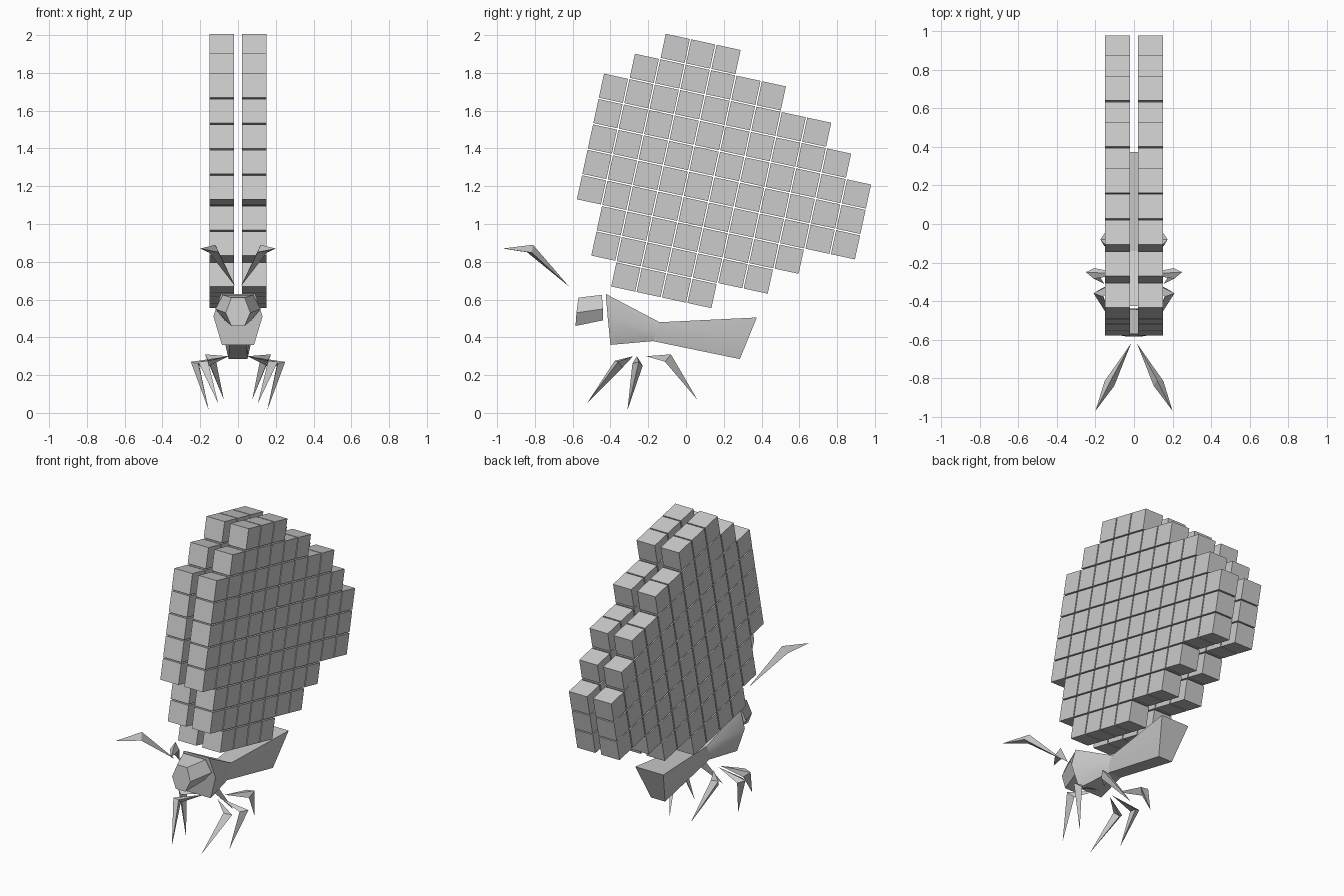
import bpy
import math
from mathutils import Vector

cube = bpy.data.objects.get("Cube")
if cube:
    bpy.data.objects.remove(cube)

grey = bpy.data.materials.new("plain grey")
grey.use_nodes = True
grey.diffuse_color = (0.6, 0.6, 0.6, 1)
grey.node_tree.nodes["Principled BSDF"].inputs["Base Color"].default_value = grey.diffuse_color


def add_mesh(name, verts, faces, smooth=None):
    mesh = bpy.data.meshes.new(name)
    mesh.from_pydata(verts, [], faces)
    mesh.materials.append(grey)
    obj = bpy.data.objects.new(name, mesh)
    bpy.context.collection.objects.link(obj)
    bpy.ops.object.select_all(action="DESELECT")
    bpy.context.view_layer.objects.active = obj
    obj.select_set(True)
    bpy.ops.object.mode_set(mode="EDIT")
    bpy.ops.mesh.select_all(action="SELECT")
    bpy.ops.mesh.normals_make_consistent(inside=False)
    bpy.ops.object.mode_set(mode="OBJECT")
    if smooth:
        bpy.ops.object.shade_smooth_by_angle(angle=math.radians(smooth))
    return obj


def loft(name, half_rings):
    """Skin symmetric rings, each given as (half width, y, z) from top to bottom."""
    verts, faces = [], []
    for half in half_rings:
        verts += half + [(-x, y, z) for x, y, z in reversed(half)]
    n = 2 * len(half_rings[0])
    for r in range(len(half_rings) - 1):
        for i in range(n):
            a, b = r * n + i, r * n + (i + 1) % n
            faces.append((a, b, b + n, a + n))
    faces += [tuple(range(n)), tuple(range(len(verts) - n, len(verts)))]
    return add_mesh(name, verts, faces, 35)


def spike_limb(name, root, knee, tip, radius):
    """Two three-sided spikes sharing a thick knee, pointed at both ends."""
    root, knee, tip = map(Vector, (root, knee, tip))
    axis = (tip - root).normalized()
    out = knee - root - axis * (knee - root).dot(axis)
    out.normalize()
    side = axis.cross(out)
    ring = [knee]
    for s in (1, -1):
        ring.append(knee - out * radius * 1.3 + side * s * radius * 0.8)
    faces = []
    for i in range(3):
        a, b = 1 + i, 1 + (i + 1) % 3
        faces += [(0, a, b), (4, b, a)]
    return add_mesh(name, [root] + ring + [tip], faces)


# Wings: two slabs of separate blocks in a tilted grid
PITCH, SIZE, TILT = 0.1376, 0.13, math.radians(12.2)
along = Vector((0, math.cos(TILT), -math.sin(TILT)))
down = Vector((0, -math.sin(TILT), -math.cos(TILT)))
across = Vector((SIZE / 2, 0, 0))
corner = Vector((0, -0.434, 1.796))
# First and last column of every row, from the top
ROWS = [(2, 4), (1, 6), (0, 8), (0, 9), (0, 10), (0, 10), (0, 10), (1, 8), (1, 7), (2, 5)]
BOX = [(0, 1, 3, 2), (4, 6, 7, 5), (0, 4, 5, 1), (2, 3, 7, 6), (0, 2, 6, 4), (1, 5, 7, 3)]

for side_name, sign in (("left", 1), ("right", -1)):
    verts, faces = [], []
    for row, (first, last) in enumerate(ROWS):
        for col in range(first, last + 1):
            base = len(verts)
            start = corner + along * col * PITCH + down * (row - 2) * PITCH
            start.x = sign * 0.086
            for i in (-1, 1):
                for j in (0, SIZE):
                    for k in (0, SIZE):
                        verts.append(start + across * i + along * j + down * k)
            faces += [tuple(base + v for v in f) for f in BOX]
    add_mesh(side_name + "_wing", verts, faces)

# Head, thorax and abdomen
loft("head", [
    [(0.035, -0.57, 0.61), (0.065, -0.58, 0.53), (0.035, -0.585, 0.46)],
    [(0.08, -0.445, 0.625), (0.12, -0.44, 0.55), (0.07, -0.44, 0.49)],
])
waist = [(0.05, -0.14, 0.48), (0.06, -0.155, 0.43), (0.045, -0.175, 0.38)]
loft("thorax", [
    [(0.09, -0.425, 0.63), (0.13, -0.415, 0.51), (0.085, -0.40, 0.36)],
    waist,
])
loft("abdomen", [
    waist,
    [(0.10, 0.375, 0.505), (0.075, 0.33, 0.395), (0.05, 0.285, 0.285)],
])

# Antennae and legs, one set per side
LIMBS = {
    "antenna": [(0.015, -0.62, 0.67), (0.12, -0.81, 0.89), (0.2, -0.97, 0.87)],
    "front_leg": [(0.05, -0.28, 0.3), (0.21, -0.36, 0.27), (0.105, -0.525, 0.05)],
    "middle_leg": [(0.05, -0.26, 0.3), (0.25, -0.25, 0.27), (0.155, -0.31, 0.015)],
    "hind_leg": [(0.05, -0.21, 0.3), (0.175, -0.08, 0.31), (0.075, 0.06, 0.07)],
}
for side_name, sign in (("left", 1), ("right", -1)):
    for part, points in LIMBS.items():
        spike_limb(side_name + "_" + part, *[(sign * x, y, z) for x, y, z in points], 0.035)
